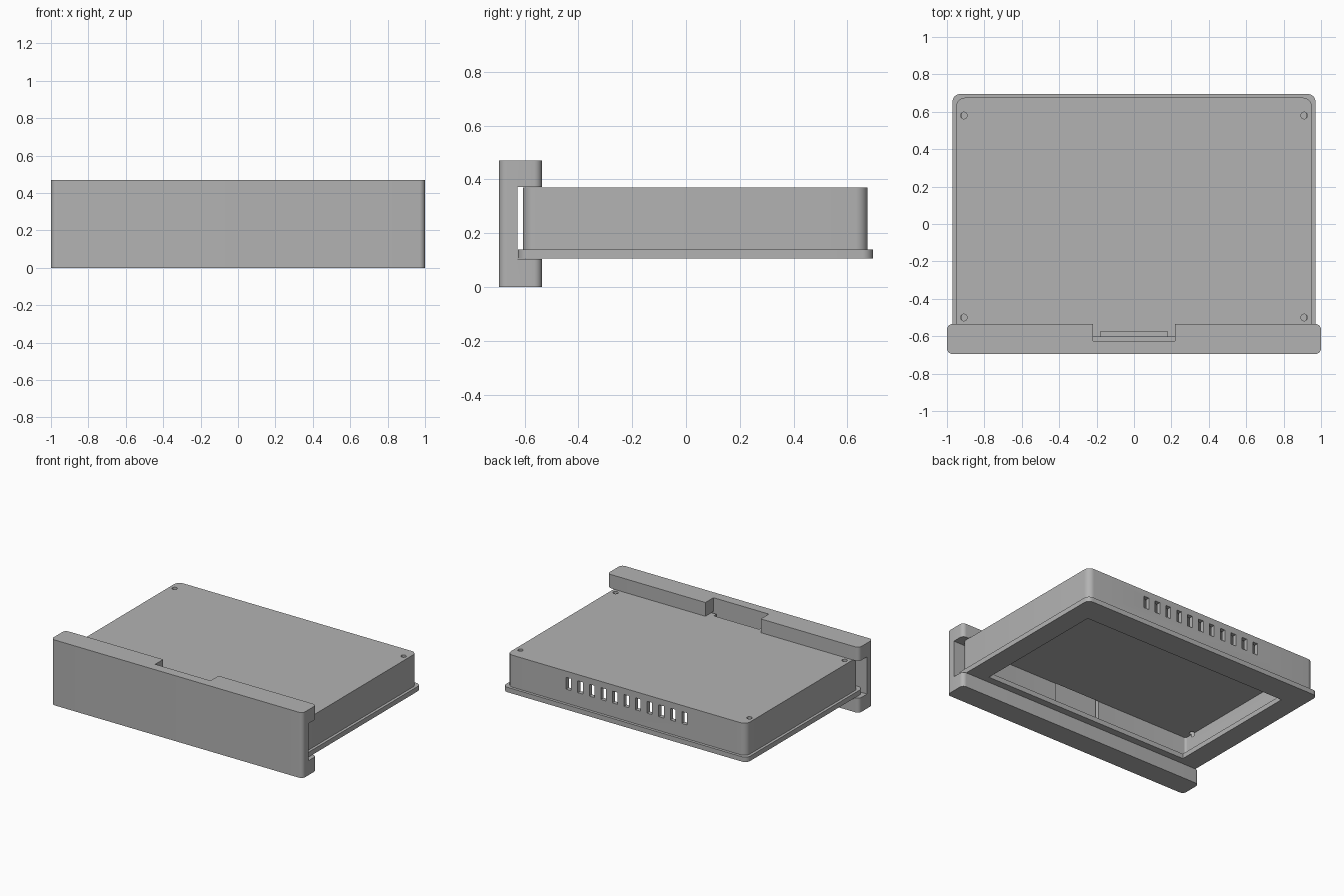
import bpy
import bmesh
from math import cos, sin, pi, radians
from mathutils import Matrix

cube = bpy.data.objects.get("Cube")
if cube:
    bpy.data.objects.remove(cube, do_unlink=True)

grey = bpy.data.materials.new("plain grey")
grey.use_nodes = True
colour = (0.45, 0.45, 0.45, 1)
grey.diffuse_color = colour
grey.node_tree.nodes["Principled BSDF"].inputs["Base Color"].default_value = colour


def to_object(name, bm):
    mesh = bpy.data.meshes.new(name)
    bm.to_mesh(mesh)
    bm.free()
    mesh.materials.append(grey)
    obj = bpy.data.objects.new(name, mesh)
    bpy.context.collection.objects.link(obj)
    return obj


def slab(name, x, y, z, radius=0.0, steps=8):
    """Upright block over the given ranges, with rounded vertical corners."""
    points = []
    for i, (cx, cy) in enumerate([(x[1] - radius, y[1] - radius), (x[0] + radius, y[1] - radius),
                                  (x[0] + radius, y[0] + radius), (x[1] - radius, y[0] + radius)]):
        for k in range(steps + 1 if radius else 1):
            a = (i + k / steps) * pi / 2
            points.append((cx + radius * cos(a), cy + radius * sin(a), z[0]))
    bm = bmesh.new()
    base = bm.faces.new([bm.verts.new(p) for p in points])
    top = bmesh.ops.extrude_face_region(bm, geom=[base])["geom"]
    moved = [v for v in top if isinstance(v, bmesh.types.BMVert)]
    bmesh.ops.translate(bm, verts=moved, vec=(0, 0, z[1] - z[0]))
    bmesh.ops.recalc_face_normals(bm, faces=bm.faces)
    return to_object(name, bm)


def peg(x, y, z, radius, height):
    bm = bmesh.new()
    bmesh.ops.create_cone(bm, cap_ends=True, segments=24, radius1=radius, radius2=radius,
                          depth=height, matrix=Matrix.Translation((x, y, z)))
    return to_object("hole_cutter", bm)


def cut(obj, cutters):
    """Subtract each cutter, bake the result and drop the cutters."""
    for cutter in cutters:
        mod = obj.modifiers.new("cut", 'BOOLEAN')
        mod.operation = 'DIFFERENCE'
        mod.solver = 'EXACT'
        mod.object = cutter
    graph = bpy.context.evaluated_depsgraph_get()
    mesh = bpy.data.meshes.new_from_object(obj.evaluated_get(graph))
    obj.modifiers.clear()
    obj.data = mesh
    for cutter in cutters:
        bpy.data.objects.remove(cutter, do_unlink=True)


# Hollow case: cavity, front slot, rear vents and corner screw holes
case = slab("case", (-0.95, 0.95), (-0.605, 0.675), (0.14, 0.37), 0.045)
cutters = [slab("cavity_cutter", (-0.92, 0.92), (-0.575, 0.645), (0.1, 0.335), 0.015),
           slab("slot_cutter", (-0.18, 0.18), (-0.65, -0.574), (0.17, 0.4))]
for i in range(-5, 6):
    cx = i * 0.092
    cutters.append(slab("vent_cutter", (cx - 0.02, cx + 0.02), (0.6, 0.72), (0.24, 0.325)))
for sx in (-1, 1):
    for y in (-0.5, 0.58):
        cutters.append(peg(sx * 0.91, y, 0.365, 0.018, 0.1))
cut(case, cutters)

# Base flange with a large window
flange = slab("base_flange", (-0.97, 0.97), (-0.625, 0.695), (0.105, 0.14), 0.04)
cut(flange, [slab("window_cutter", (-0.82, 0.82), (-0.485, 0.51), (0, 0.3))])

# Front bar: channel along its back and a notch in the upper lip
bar = slab("front_bar", (-1, 1), (-0.695, -0.535), (0, 0.47), 0.03)
cut(bar, [slab("channel_cutter", (-1.2, 1.2), (-0.626, -0.4), (0.104, 0.371)),
          slab("notch_cutter", (-0.22, 0.22), (-0.626, -0.4), (0.3, 0.6))])

# Smooth the rounded corners, keep the edges crisp
bpy.ops.object.select_all(action='DESELECT')
for obj in (case, flange, bar):
    obj.select_set(True)
bpy.context.view_layer.objects.active = case
bpy.ops.object.shade_smooth_by_angle(angle=radians(30))
